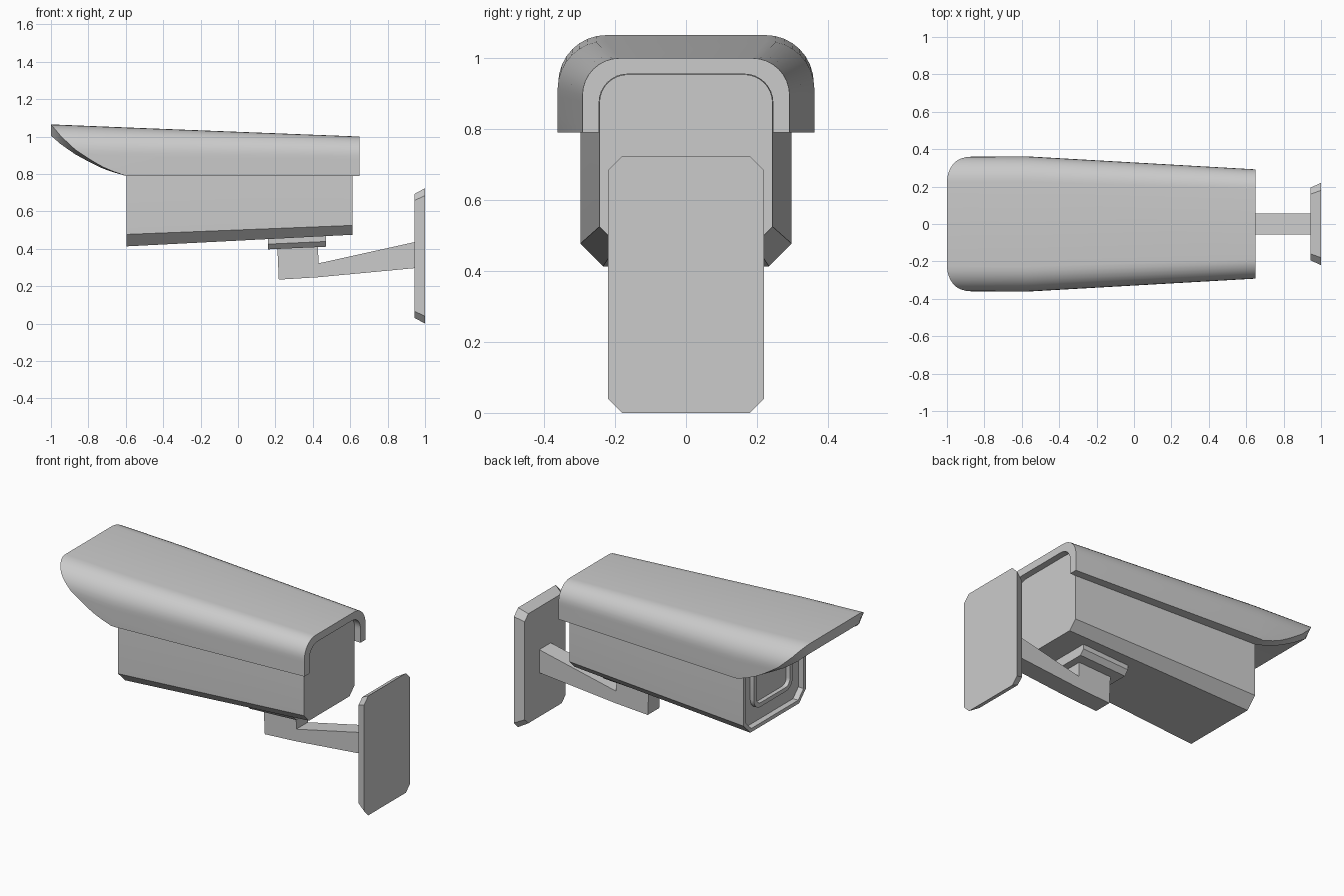
import bpy, bmesh, math

if "Cube" in bpy.data.objects:
    bpy.data.objects.remove(bpy.data.objects["Cube"])


def finish(bm, name, smooth=False):
    bmesh.ops.recalc_face_normals(bm, faces=bm.faces)
    me = bpy.data.meshes.new(name)
    bm.to_mesh(me)
    bm.free()
    ob = bpy.data.objects.new(name, me)
    bpy.context.collection.objects.link(ob)
    if smooth:
        bpy.ops.object.select_all(action='DESELECT')
        bpy.context.view_layer.objects.active = ob
        ob.select_set(True)
        bpy.ops.object.shade_smooth_by_angle(angle=math.radians(30))
    return ob


def loft(rings, caps=True):
    """Join closed rings of 3D points; returns bmesh, vertex rings and cap faces."""
    bm = bmesh.new()
    vr = [[bm.verts.new(p) for p in r] for r in rings]
    for a, b in zip(vr, vr[1:]):
        for i in range(len(a)):
            j = (i + 1) % len(a)
            bm.faces.new((a[i], a[j], b[j], b[i]))
    ends = [bm.faces.new(vr[0]), bm.faces.new(vr[-1])] if caps else []
    return bm, vr, ends


def arch(w, top, r, bottom, sides=6, arcs=8):
    """Upside-down U in (y, z), from the right foot to the left foot."""
    half = [(w, bottom + (top - r - bottom) * i / sides) for i in range(sides)]
    for i in range(arcs + 1):
        a = math.pi / 2 * i / arcs
        half.append((w - r + r * math.cos(a), top - r + r * math.sin(a)))
    return half + [(-y, z) for y, z in reversed(half)]


def inset_push(bm, face, width, dx):
    """Inset a face, then push it along x with new side walls."""
    bmesh.ops.inset_region(bm, faces=[face], thickness=width, use_even_offset=True)
    new = bmesh.ops.extrude_discrete_faces(bm, faces=[face])['faces'][0]
    bmesh.ops.translate(bm, verts=new.verts, vec=(dx, 0, 0))
    return new


# Hood: thick arch with a swept, cut-back front edge
CUT = [(0.79, -0.6), (0.825, -0.7), (0.87, -0.78), (0.93, -0.87),
       (1.0, -0.945), (1.065, -1.0)]


def cut_x(z):
    for (z0, x0), (z1, x1) in zip(CUT, CUT[1:]):
        if z <= z1:
            return x0 + (x1 - x0) * (z - z0) / (z1 - z0)
    return -1.0


def hood_ring(w, top, r, wi, ti, ri, xf):
    out, inn = arch(w, top, r, 0.79), arch(wi, ti, ri, 0.79)
    xs = [xf(z) for _, z in out]
    o = [(x, y, z) for x, (y, z) in zip(xs, out)]
    i = [(x, y, z) for x, (y, z) in zip(xs, inn)]
    return o + i[::-1]


bm, vr, _ = loft([
    hood_ring(0.36, 1.065, 0.135, 0.302, 1.005, 0.10, cut_x),
    hood_ring(0.362, 1.048, 0.135, 0.30, 0.995, 0.10, lambda z: -0.58),
    hood_ring(0.292, 1.0, 0.105, 0.245, 0.955, 0.08, lambda z: 0.65)], caps=False)
for ring in (vr[0], vr[-1]):
    n = len(ring)
    for i in range(n // 2 - 1):
        bm.faces.new((ring[i], ring[i + 1], ring[n - 2 - i], ring[n - 1 - i]))
finish(bm, "hood", True)


# Body: tapered housing with chamfered bottom and recessed front
def body_ring(x, w, top, r, bottom, c):
    pts = arch(w, top, r, bottom + c, sides=1)
    pts += [(-w + c, bottom), (w - c, bottom)]
    return [(x, y, z) for y, z in pts]


bm, vr, ends = loft([body_ring(-0.595, 0.298, 0.992, 0.10, 0.413, 0.064),
                     body_ring(0.612, 0.244, 0.954, 0.08, 0.475, 0.05)])
bm.normal_update()
inset_push(bm, ends[0], 0.022, 0.035)
finish(bm, "camera_body", True)


# Window frame: rounded square rim on the front panel
def round_square(x, h, r, zc, n=5):
    pts = []
    for k, (sy, sz) in enumerate(((1, 1), (-1, 1), (-1, -1), (1, -1))):
        for i in range(n + 1):
            a = math.pi / 2 * (k + i / n)
            pts.append((x, sy * (h - r) + r * math.cos(a),
                        zc + sz * (h - r) + r * math.sin(a)))
    return pts


bm, _, _ = loft([round_square(-0.555, 0.185, 0.06, 0.71),
                 round_square(-0.585, 0.185, 0.06, 0.71),
                 round_square(-0.585, 0.16, 0.04, 0.71),
                 round_square(-0.557, 0.16, 0.04, 0.71)])
finish(bm, "window_frame", True)


# Mounting shoe under the body, following its slope
def shoe_ring(x, dz):
    half = [(0.14, 0.48), (0.14, 0.425), (0.115, 0.397)]
    pts = half + [(-y, z) for y, z in reversed(half)]
    return [(x, y, z + dz) for y, z in pts]


finish(loft([shoe_ring(0.16, 0), shoe_ring(0.47, 0.014)])[0], "mounting_shoe")

# Bracket arm: one side profile holding the block and tapering arm
side = [(0.21, 0.42), (0.218, 0.235), (0.43, 0.248), (0.95, 0.297),
        (0.95, 0.437), (0.43, 0.322), (0.428, 0.42)]
finish(loft([[(x, y, z) for x, z in side] for y in (-0.055, 0.055)])[0], "bracket_arm")


# Wall plate: corner-cut slab with tapered edges
def plate_ring(x, h, v, c):
    pts = [(h, v - c), (h - c, v), (-h + c, v), (-h, v - c),
           (-h, -v + c), (-h + c, -v), (h - c, -v), (h, -v + c)]
    return [(x, y, z + 0.362) for y, z in pts]


finish(loft([plate_ring(0.945, 0.195, 0.332, 0.035),
             plate_ring(1.0, 0.22, 0.362, 0.04)])[0], "wall_plate")
